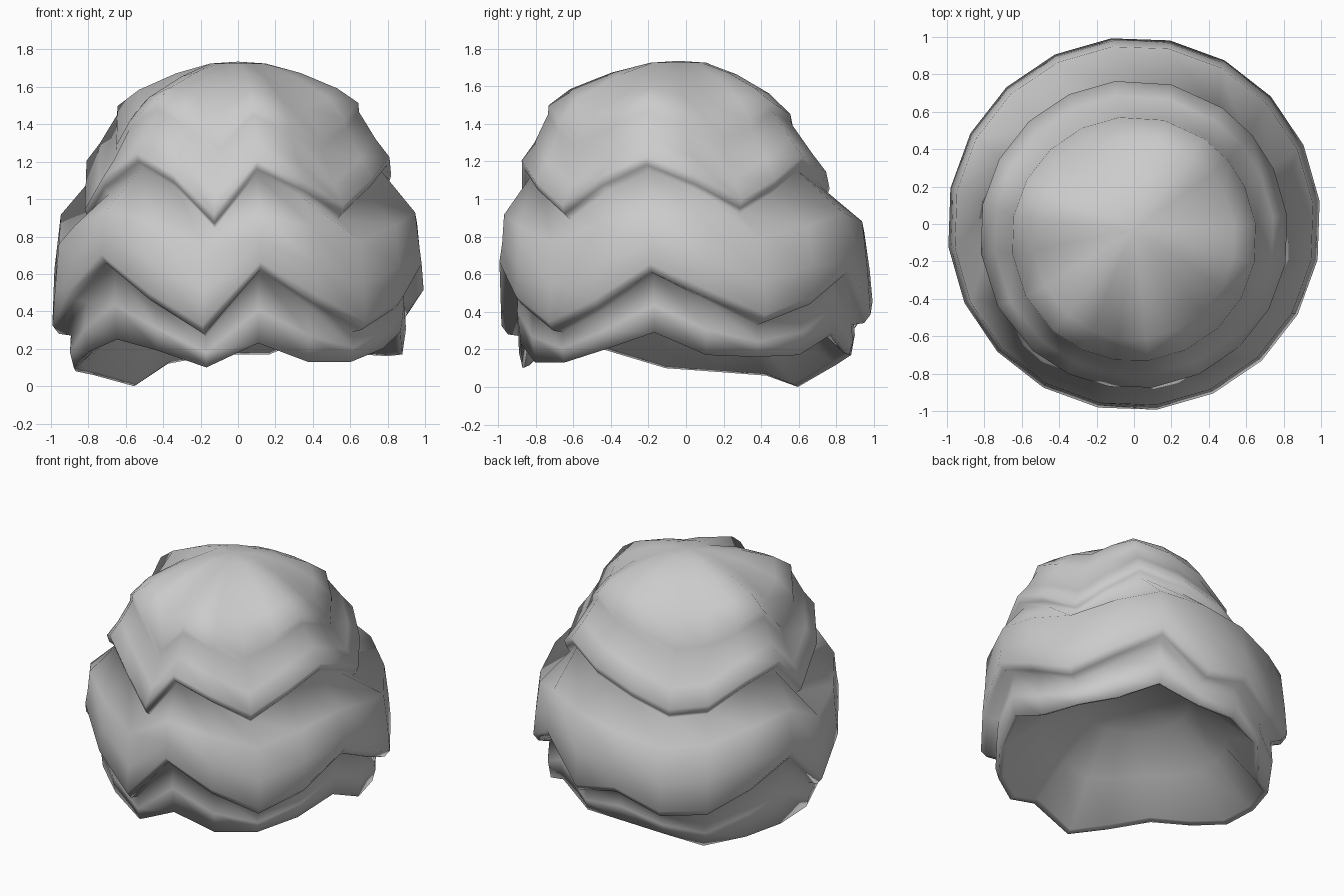
import bpy, bmesh, math

if "Cube" in bpy.data.objects:
    bpy.data.objects.remove(bpy.data.objects["Cube"])

N = 20
START = 7  # azimuth of first spoke, degrees from the front (-y) towards +x

# Zigzag heights around the three visible lower edges, one per spoke
upper_edge = [1.16, 1.05, .92, 1.07, 1.18, 1.08, .95, 1.06, 1.18, 1.10,
              1.01, .91, .94, 1.09, 1.16, .90, 1.06, 1.20, 1.09, .87]
lower_edge = [.62, .44, .30, .42, .61, .47, .34, .44, .60, .34,
              .41, .28, .29, .43, .58, .28, .46, .66, .46, .28]
rim_edge = [.23, .13, .13, .20, .29, .17, .16, .17, .28, .17,
            .17, .12, .00, .06, .08, .10, .18, .25, .19, .10]
# Spokes of the upper layers that are turned a few degrees
turn = {7: -3, 8: -6, 9: -3, 16: 3, 17: 6, 18: 4, 19: 2}


def mix(edge, base, amount):
    """Heights that follow an edge's zigzag at reduced strength."""
    mean = sum(edge) / N
    return [base + amount * (h - mean) for h in edge]


def shift(edge, dz):
    return [h + dz for h in edge]


def between(a, b, t):
    return [p + (q - p) * t for p, q in zip(a, b)]


cap_edge = mix(upper_edge, 1.41, .8)
shoulder = mix(upper_edge, .85, .6)

# Rings from crown to inner ceiling: radius, y offset, heights
rings = [
    (.15, -.04, [1.725] * N),
    (.34, -.06, mix(upper_edge, 1.655, .15)),
    (.54, -.08, mix(upper_edge, 1.54, .4)),
    (.655, -.08, cap_edge),                      # crown layer edge
    (.66, -.08, shift(cap_edge, -.05)),
    (.75, -.06, between(cap_edge, upper_edge, .58)),
    (.825, -.055, shift(upper_edge, .045)),      # upper layer edge
    (.81, -.055, shift(upper_edge, .0)),
    (.78, -.045, shift(upper_edge, -.03)),
    (.965, -.01, shoulder),                      # middle layer
    (.985, 0, between(shoulder, lower_edge, .5)),
    (1.0, 0, shift(lower_edge, .045)),
    (.965, 0, shift(lower_edge, .0)),            # middle layer edge
    (.895, 0, shift(lower_edge, -.01)),
    (.905, 0, between(lower_edge, rim_edge, .55)),
    (.885, 0, rim_edge),                         # bottom rim
    (.85, 0, shift(rim_edge, .015)),
    (.61, 0, mix(rim_edge, .40, .4)),            # hollow underside
    (.36, 0, [.62] * N),
]

bm = bmesh.new()
loops = []
for i, (r, oy, heights) in enumerate(rings):
    loop = []
    for k in range(N):
        a = math.radians(START + k * 360 / N + (turn.get(k, 0) if i < 9 else 0))
        rk = r * .92 if k == 12 and i in (15, 16) else r  # lowest tip curls in
        loop.append(bm.verts.new((rk * math.sin(a), oy - rk * math.cos(a), heights[k])))
    loops.append(loop)

for top, low in zip(loops, loops[1:]):
    for k in range(N):
        j = (k + 1) % N
        bm.faces.new((top[k], low[k], low[j], top[j]))

# Close the crown and the hollow's ceiling
for loop, z in ((loops[0], 1.735), (loops[-1], .66)):
    tip = bm.verts.new((0, -.04, z))
    for k in range(N):
        bm.faces.new((loop[k], loop[(k + 1) % N], tip))
bmesh.ops.recalc_face_normals(bm, faces=bm.faces[:])

mesh = bpy.data.meshes.new("layered_foliage")
bm.to_mesh(mesh)
bm.free()
obj = bpy.data.objects.new("layered_foliage", mesh)
bpy.context.collection.objects.link(obj)
for p in mesh.polygons:
    p.use_smooth = True
